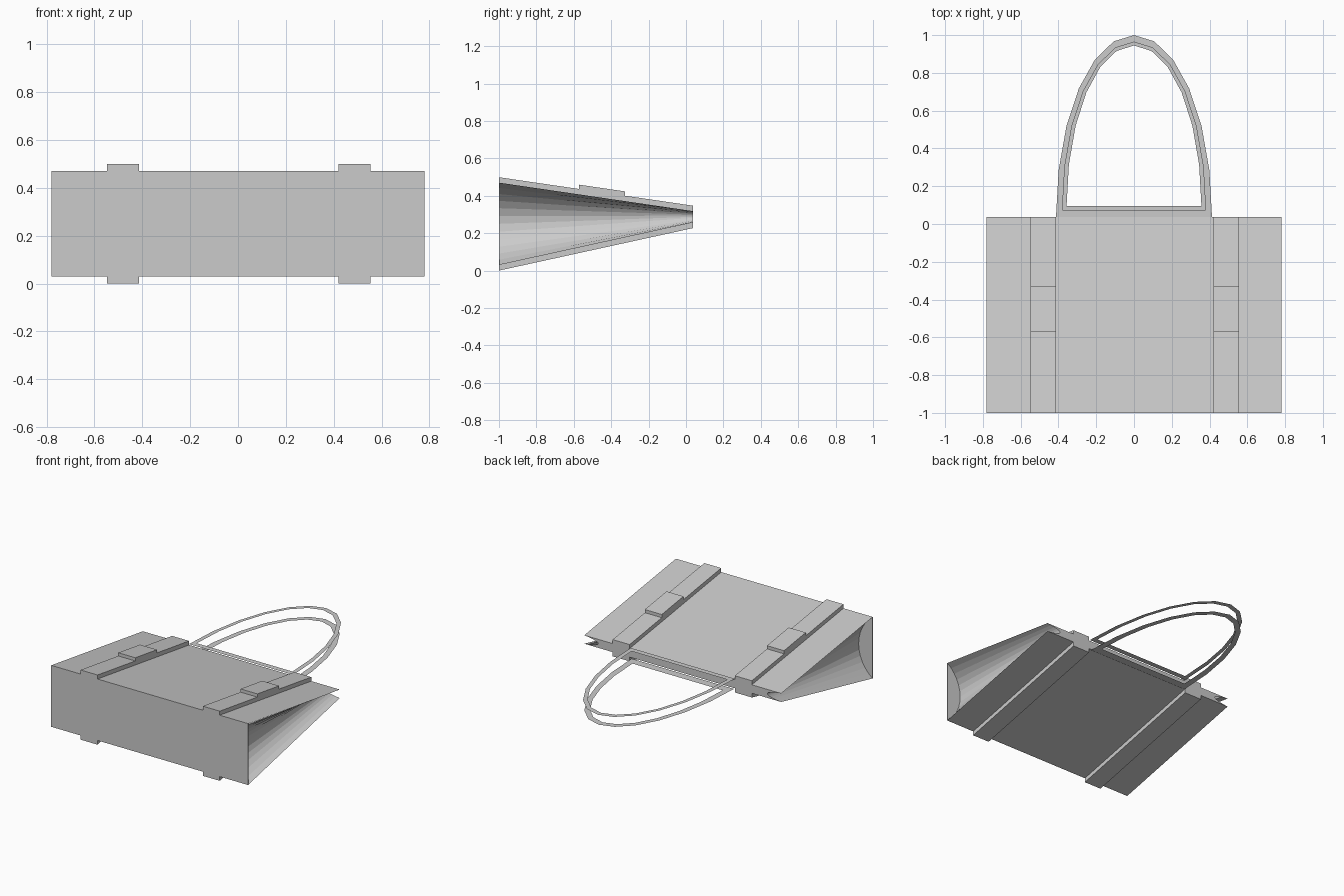
import bpy, bmesh, math

if "Cube" in bpy.data.objects:
    bpy.data.objects.remove(bpy.data.objects["Cube"])

grey = bpy.data.materials.new("plain grey")
grey.diffuse_color = (0.6, 0.6, 0.6, 1)
grey.use_nodes = True
grey.node_tree.nodes["Principled BSDF"].inputs["Base Color"].default_value = grey.diffuse_color

Y0, Y1 = -1.0, 0.037                       # base and mouth of the bag
def top(y): return 0.47 + (y - Y0) / (Y1 - Y0) * (0.318 - 0.47)
def bottom(y): return 0.03 + (y - Y0) / (Y1 - Y0) * (0.257 - 0.03)

def finish(name, bm, recalc=True):
    if recalc:
        bmesh.ops.recalc_face_normals(bm, faces=bm.faces)
    me = bpy.data.meshes.new(name)
    bm.to_mesh(me)
    bm.free()
    me.materials.append(grey)
    ob = bpy.data.objects.new(name, me)
    bpy.context.collection.objects.link(ob)
    return ob

def loft(name, a, b):
    """Solid between two matching closed outlines."""
    bm = bmesh.new()
    va = [bm.verts.new(p) for p in a]
    vb = [bm.verts.new(p) for p in b]
    n = len(a)
    for i in range(n):
        j = (i + 1) % n
        bm.faces.new((va[i], va[j], vb[j], vb[i]))
    bm.faces.new(va)
    bm.faces.new(vb)
    return finish(name, bm)

# Bag body: wedge with side gussets folded inwards along an arc
HALF, DEPTH, SEG = 0.78, 0.11, 12
ANG = 2 * math.atan(DEPTH / 0.22)
def section(y):
    lo, hi = bottom(y), top(y)
    pts = []
    for side in (1, -1):
        for i in range(SEG + 1):
            t = ANG * (2 * i / SEG - 1)
            f = math.sin(t) / math.sin(ANG)
            d = DEPTH * (math.cos(t) - math.cos(ANG)) / (1 - math.cos(ANG))
            pts.append((side * (HALF - d), y, (lo + hi) / 2 + side * f * (hi - lo) / 2))
    return pts
loft("bag_body", section(Y0), section(Y1))

# Flat base panel closing the full rectangle
def rect(x0, x1, y, z0, z1):
    return [(x0, y, z0), (x1, y, z0), (x1, y, z1), (x0, y, z1)]
loft("base_panel", rect(-HALF, HALF, Y0, 0.03, 0.47),
     rect(-HALF, HALF, Y0 + 0.003, 0.0305, 0.4695))

# Straps on both panels, with a buckle block on each upper strap
for label, x0, x1 in (("left", -0.548, -0.413), ("right", 0.421, 0.555)):
    loft(label + "_upper_strap", *[rect(x0, x1, y, top(y), top(y) + 0.029) for y in (Y0, Y1)])
    loft(label + "_lower_strap", *[rect(x0, x1, y, bottom(y) - 0.03, bottom(y)) for y in (Y0, Y1)])
    loft(label + "_buckle", *[rect(x0, x1, y, top(y) + 0.029, top(y) + 0.052) for y in (-0.573, -0.327)])

# Handles: flat closed arch ribbons
def arch(a, base, tip, z):
    return [(a * math.cos(math.pi * i / 12), base + (tip - base) * math.sin(math.pi * i / 12), z)
            for i in range(13)]

def handle(name, outer, inner):
    bm = bmesh.new()
    vo = [bm.verts.new(p) for p in outer]
    vi = [bm.verts.new(p) for p in inner]
    for i in range(13):
        j = (i + 1) % 13
        bm.faces.new((vo[i], vo[j], vi[j], vi[i]))
    return finish(name, bm, False)

handle("upper_handle", arch(0.413, 0.036, 1.0, 0.325), arch(0.379, 0.075, 0.963, 0.325))
handle("lower_handle", arch(0.405, 0.036, 0.99, 0.25), arch(0.357, 0.095, 0.945, 0.25))
